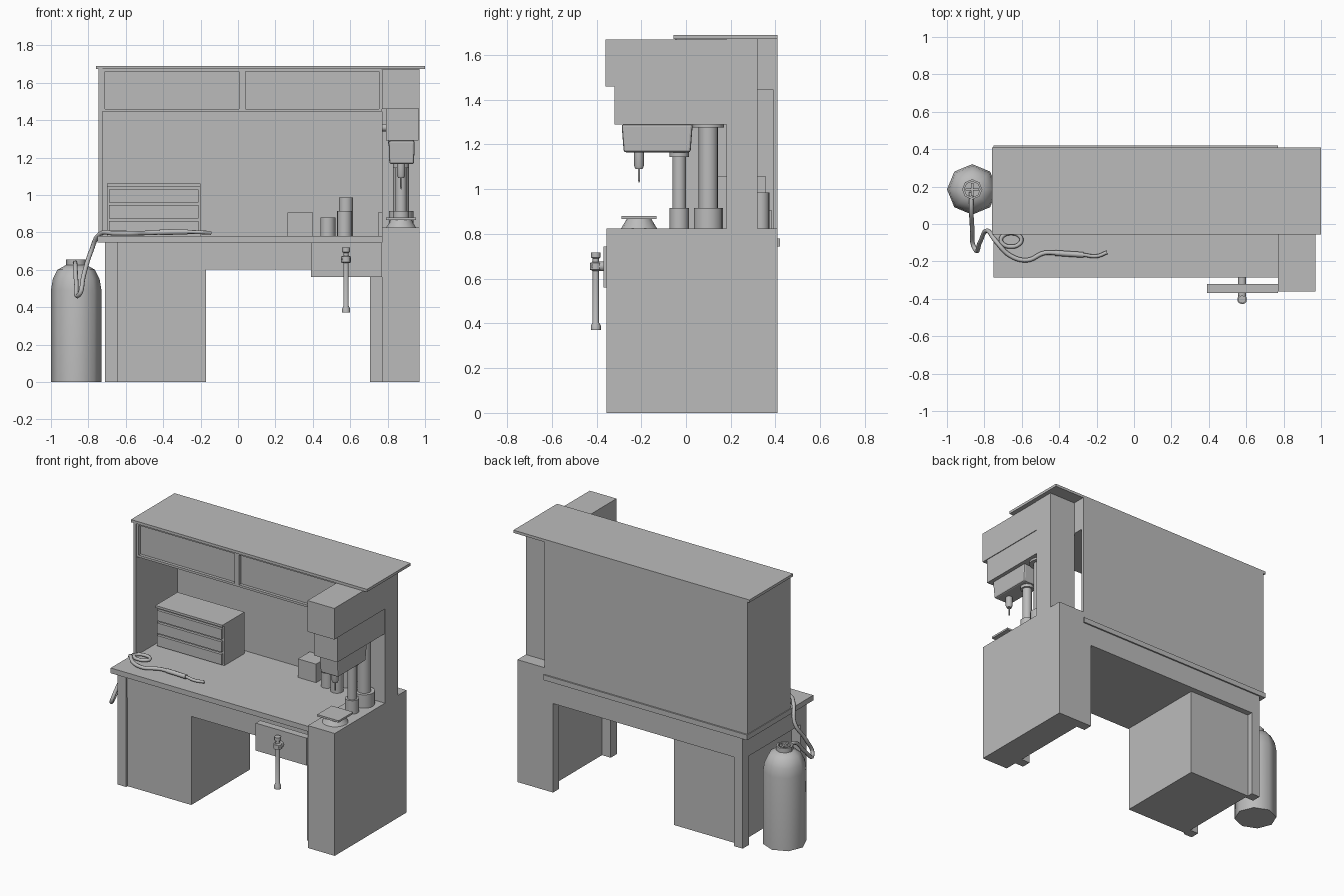
import bpy, bmesh, math
from mathutils import Matrix, Vector

cube = bpy.data.objects.get("Cube")
if cube:
    bpy.data.objects.remove(cube, do_unlink=True)

grey = bpy.data.materials.new("plain_grey")
grey.use_nodes = True
COLOUR = (0.5, 0.5, 0.5, 1)
grey.diffuse_color = COLOUR
grey.node_tree.nodes["Principled BSDF"].inputs["Base Color"].default_value = COLOUR


def add_mesh(name, bm, smooth=False):
    bmesh.ops.recalc_face_normals(bm, faces=bm.faces)
    mesh = bpy.data.meshes.new(name)
    bm.to_mesh(mesh)
    bm.free()
    mesh.materials.append(grey)
    obj = bpy.data.objects.new(name, mesh)
    bpy.context.collection.objects.link(obj)
    if smooth:
        bpy.ops.object.select_all(action="DESELECT")
        obj.select_set(True)
        bpy.context.view_layer.objects.active = obj
        bpy.ops.object.shade_smooth_by_angle(angle=math.radians(50))
    return obj


def box(name, x, y, z, taper=1.0):
    """Box from (min, max) ranges; taper scales the bottom."""
    bm = bmesh.new()
    bmesh.ops.create_cube(bm, size=1)
    for v in bm.verts:
        k = taper if v.co.z < 0 else 1
        v.co = [sum(r) / 2 + c * (r[1] - r[0]) for r, c in
                zip((x, y, z), (v.co.x * k, v.co.y * k, v.co.z))]
    return add_mesh(name, bm)


def lathe(name, centre, profile, sides=16, axis="Z"):
    """Turned part from (radius, height) points along an axis."""
    bm = bmesh.new()
    rings = []
    for r, h in profile:
        rings.append([bm.verts.new((r * math.cos(a), r * math.sin(a), h))
                      for a in (math.tau * i / sides for i in range(sides))])
    for low, high in zip(rings, rings[1:]):
        for i in range(sides):
            j = (i + 1) % sides
            bm.faces.new((low[i], low[j], high[j], high[i]))
    bm.faces.new(rings[0])
    bm.faces.new(rings[-1])
    if axis == "Y":
        bm.transform(Matrix.Rotation(-math.pi / 2, 4, "X"))
    if axis == "X":
        bm.transform(Matrix.Rotation(math.pi / 2, 4, "Y"))
    bm.transform(Matrix.Translation(Vector(centre)))
    return add_mesh(name, bm, True)


def tube(name, points, radius, closed=False):
    curve = bpy.data.curves.new(name, "CURVE")
    curve.dimensions = "3D"
    curve.bevel_depth = radius
    curve.bevel_resolution = 2
    curve.resolution_u = 6
    curve.use_fill_caps = True
    spline = curve.splines.new("BEZIER")
    spline.bezier_points.add(len(points) - 1)
    for bp, p in zip(spline.bezier_points, points):
        bp.co = p
        bp.handle_left_type = bp.handle_right_type = "AUTO"
    spline.use_cyclic_u = closed
    curve.materials.append(grey)
    obj = bpy.data.objects.new(name, curve)
    bpy.context.collection.objects.link(obj)


# Workbench: top, frame, legs, left cupboard
box("desk_top", (-0.75, 0.77), (-0.285, 0.42), (0.745, 0.78))
box("desk_frame", (-0.71, 0.77), (-0.26, 0.41), (0.6, 0.745))
for side, x in (("left", -0.71), ("right", 0.705)):
    for end, y in (("front", -0.27), ("back", 0.345)):
        box(f"{side}_{end}_leg", (x, x + 0.065), (y, y + 0.065), (0, 0.745))
box("left_cupboard", (-0.645, -0.17), (-0.255, 0.37), (0, 0.62))

# Hutch: back, side, overhead cupboard, roof
box("back_panel", (-0.745, 0.77), (0.39, 0.41), (0.78, 1.672))
box("hutch_side", (-0.745, -0.725), (-0.05, 0.4), (0.78, 1.672))
box("roof_board", (-0.76, 1.0), (-0.055, 0.41), (1.672, 1.69))
box("overhead_cupboard", (-0.73, 0.77), (-0.025, 0.395), (1.445, 1.672))
for name, z in (("bottom", (1.445, 1.46)), ("top", (1.66, 1.672))):
    box(f"overhead_{name}_rail", (-0.73, 0.77), (-0.045, -0.02), z)
for name, x in (("left", (-0.73, -0.71)), ("middle", (0.005, 0.04)), ("right", (0.755, 0.77))):
    box(f"overhead_{name}_stile", x, (-0.045, -0.02), (1.445, 1.672))

# Small drawer chest on the desk
box("drawer_chest", (-0.7, -0.2), (0.14, 0.355), (0.78, 1.06))
box("chest_top", (-0.7, -0.2), (0.12, 0.2), (1.045, 1.06))
for i in range(3):
    z = 0.79 + i * 0.085
    box(f"chest_drawer_{i + 1}", (-0.69, -0.21), (0.122, 0.15), (z, z + 0.07))

# Bench clutter
box("small_block", (0.265, 0.4), (0.26, 0.385), (0.78, 0.905))
box("wall_socket", (0.748, 0.775), (0.2, 0.3), (0.78, 0.905))
for name, x, y, r, h in (("short_can", 0.48, 0.265, 0.04, 0.1),
                         ("medium_can", 0.57, 0.24, 0.04, 0.135),
                         ("tall_can", 0.577, 0.335, 0.038, 0.205)):
    lathe(name, (x, y, 0.78), [(r, 0), (r, h)])

# Drill press stand and head
box("drill_pedestal", (0.77, 0.97), (-0.355, 0.41), (0, 0.825))
box("drill_back_column", (0.77, 0.97), (0.18, 0.32), (0.825, 1.672))
box("drill_upper_head", (0.77, 0.97), (-0.36, 0.2), (1.46, 1.67))
box("drill_middle_head", (0.79, 0.965), (-0.32, 0.18), (1.29, 1.46))
lower = box("drill_lower_head", (0.805, 0.945), (-0.288, 0.03), (1.165, 1.29), 0.94)
bevel = lower.modifiers.new("soft_edges", "BEVEL")
bevel.width = 0.01
bevel.segments = 2
lathe("drill_side_knob", (0.77, -0.1, 1.36), [(0.02, 0), (0.02, 0.03)], 10, "X")
cx = 0.872
lathe("drill_main_post", (cx, 0.1, 0.825),
      [(0.065, 0), (0.065, 0.09), (0.043, 0.09), (0.043, 0.45), (0.07, 0.45), (0.07, 0.468)])
lathe("drill_front_post", (cx, -0.03, 0.825),
      [(0.043, 0), (0.043, 0.09), (0.03, 0.09), (0.03, 0.32), (0.043, 0.32), (0.043, 0.345)])
lathe("drill_chuck", (cx, -0.21, 1.03),
      [(0.001, 0), (0.005, 0.01), (0.005, 0.06), (0.016, 0.06), (0.022, 0.075), (0.022, 0.14)])
lathe("drill_table_base", (cx, -0.21, 0.825), [(0.08, 0), (0.055, 0.042)])
box("drill_table", (0.792, 0.952), (-0.288, -0.132), (0.867, 0.88))

# Front vise with sliding handle
box("vise_jaw", (0.39, 0.77), (-0.368, -0.32), (0.56, 0.745))
lathe("vise_screw", (0.578, -0.42, 0.655), [(0.022, 0), (0.022, 0.16)], 10, "Y")
lathe("vise_handle", (0.578, -0.403, 0.37),
      [(0.022, 0), (0.022, 0.02), (0.014, 0.035), (0.014, 0.265), (0.026, 0.27),
       (0.026, 0.3), (0.014, 0.305), (0.014, 0.32), (0.021, 0.325), (0.021, 0.348)], 12)

# Gas bottle with collar and valve
tx, ty = -0.865, 0.185
lathe("gas_bottle", (tx, ty, 0),
      [(0.135, 0), (0.135, 0.49), (0.125, 0.55), (0.1, 0.6), (0.055, 0.625)], 8)
lathe("bottle_collar", (tx, ty, 0.6),
      [(0.054, 0), (0.054, 0.055), (0.042, 0.055), (0.042, 0.03)], 8)
lathe("valve_stem", (tx, ty, 0.61), [(0.012, 0), (0.012, 0.035)], 8)
box("valve_cross_long", (tx - 0.035, tx + 0.035), (ty - 0.006, ty + 0.006), (0.64, 0.655))
box("valve_cross_short", (tx - 0.006, tx + 0.006), (ty - 0.035, ty + 0.035), (0.64, 0.655))

# Hose, coil and torch
tube("gas_hose", [(-0.87, 0.17, 0.635), (-0.87, 0.08, 0.63), (-0.865, -0.02, 0.54),
                  (-0.85, -0.135, 0.465), (-0.825, -0.1, 0.57), (-0.785, -0.035, 0.7),
                  (-0.74, -0.09, 0.79), (-0.66, -0.17, 0.795), (-0.57, -0.193, 0.795),
                  (-0.48, -0.155, 0.797), (-0.41, -0.155, 0.8)], 0.012)
tube("hose_coil", [(-0.657 + 0.055 * math.cos(a), -0.085 + 0.036 * math.sin(a), 0.8)
                   for a in (math.tau * i / 8 for i in range(8))], 0.011, True)
tube("torch_handle", [(-0.42, -0.155, 0.8), (-0.35, -0.16, 0.802), (-0.27, -0.165, 0.803)], 0.015)
tube("torch_nozzle", [(-0.27, -0.165, 0.803), (-0.2, -0.172, 0.8), (-0.145, -0.152, 0.797)], 0.01)
